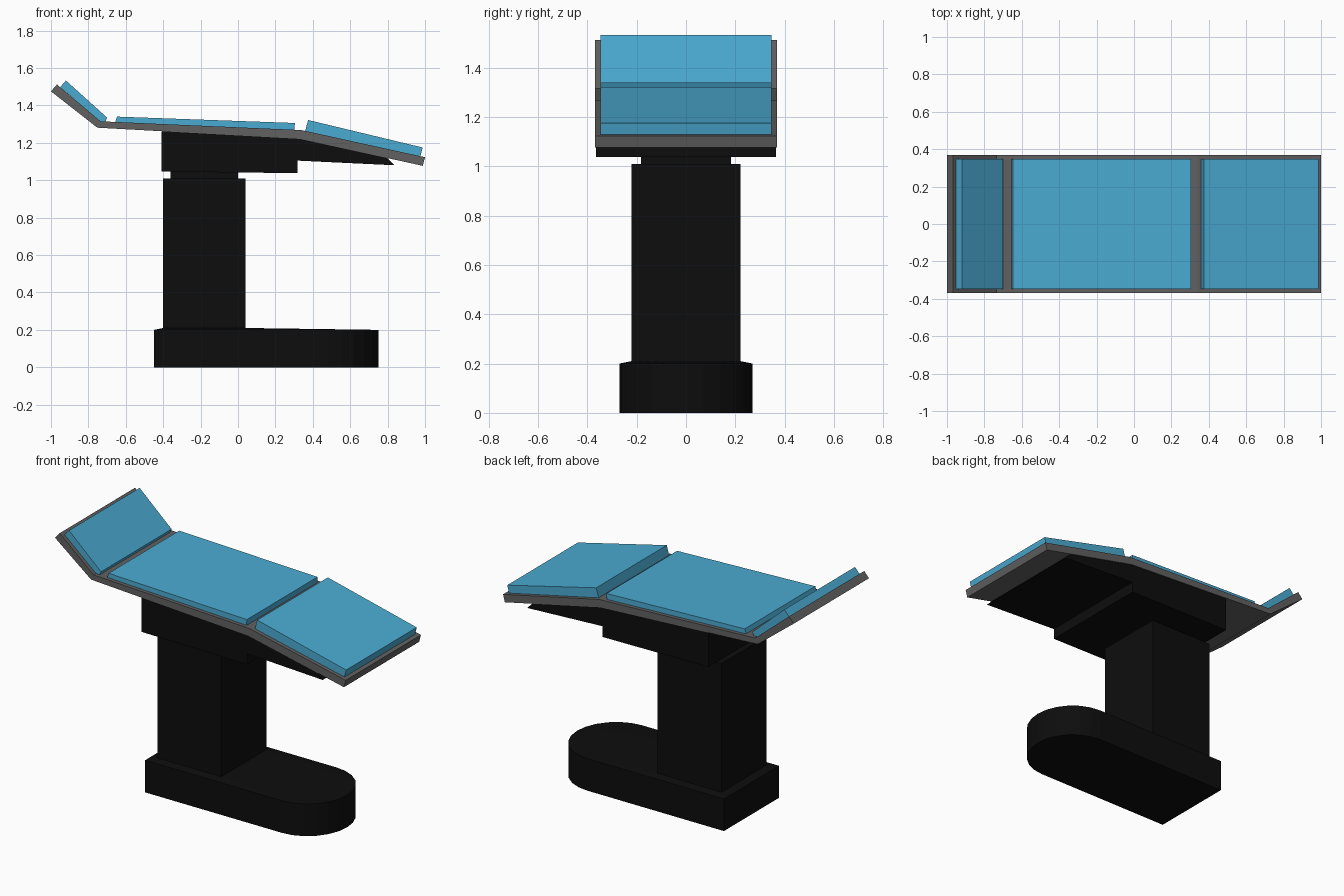
import bpy, bmesh
from math import sin, cos, pi

if "Cube" in bpy.data.objects:
    bpy.data.objects.remove(bpy.data.objects["Cube"])


def material(name, color):
    m = bpy.data.materials.new(name)
    m.diffuse_color = (*color, 1)
    m.use_nodes = True
    m.node_tree.nodes["Principled BSDF"].inputs["Base Color"].default_value = m.diffuse_color
    return m


BLACK = material("black", (0.004, 0.004, 0.004))
GREY = material("dark_grey", (0.12, 0.12, 0.12))
BLUE = material("blue", (0.07, 0.41, 0.65))


def finish(name, bm, mat):
    bmesh.ops.recalc_face_normals(bm, faces=bm.faces[:])
    mesh = bpy.data.meshes.new(name)
    bm.to_mesh(mesh)
    bm.free()
    mesh.materials.append(mat)
    ob = bpy.data.objects.new(name, mesh)
    bpy.context.collection.objects.link(ob)
    return ob


def side_profile(name, pts, half_width, mat):
    """Extrude an x-z profile across the width."""
    bm = bmesh.new()
    face = bm.faces.new([bm.verts.new((x, -half_width, z)) for x, z in pts])
    ext = bmesh.ops.extrude_face_region(bm, geom=[face])["geom"]
    verts = [g for g in ext if isinstance(g, bmesh.types.BMVert)]
    bmesh.ops.translate(bm, verts=verts, vec=(0, 2 * half_width, 0))
    return finish(name, bm, mat)


def box(name, x0, x1, half_width, z0, z1, mat):
    return side_profile(name, [(x0, z0), (x1, z0), (x1, z1), (x0, z1)], half_width, mat)


# Floor base: square back, rounded front, top rising slightly to the column
outline = [(-0.45, 0.27), (-0.45, -0.27)]
outline += [(0.49 + 0.26 * sin(pi * i / 12), -0.27 * cos(pi * i / 12)) for i in range(13)]
bm = bmesh.new()
for x, y in outline:
    for z in (0, 0.2):
        bm.verts.new((x, y, z))
for x in (-0.4, 0.04):
    for y in (-0.22, 0.22):
        bm.verts.new((x, y, 0.21))
bmesh.ops.convex_hull(bm, input=bm.verts[:])
bmesh.ops.dissolve_limit(bm, angle_limit=0.005, verts=bm.verts[:], edges=bm.edges[:])
finish("floor_base", bm, BLACK)

# Column and neck
box("column", -0.40, 0.04, 0.222, 0.205, 1.01, BLACK)
box("neck", -0.36, 0.0, 0.182, 1.005, 1.05, BLACK)

# Housing under the table top
side_profile("head_housing", [(-0.41, 1.046), (0.318, 1.038), (0.318, 1.222), (-0.41, 1.262)],
             0.365, BLACK)
side_profile("leg_wedge", [(0.316, 1.105), (0.838, 1.08), (0.80, 1.118), (0.34, 1.221), (0.316, 1.222)],
             0.365, BLACK)

# Bent table top
side_profile("table_top", [(-1.0, 1.475), (-0.752, 1.281), (0.33, 1.221), (0.988, 1.077),
                           (1.0, 1.123), (0.34, 1.268), (-0.735, 1.315), (-0.968, 1.512)],
             0.37, GREY)

# Cushions
pads = {
    "head_cushion": [(-0.951, 1.498), (-0.715, 1.298), (-0.70, 1.335), (-0.92, 1.533)],
    "back_cushion": [(-0.657, 1.309), (0.302, 1.268), (0.304, 1.306), (-0.647, 1.34)],
    "leg_cushion": [(0.359, 1.263), (0.975, 1.127), (0.987, 1.175), (0.375, 1.322)],
}
for name, pts in pads.items():
    side_profile(name, pts, 0.347, BLUE)
